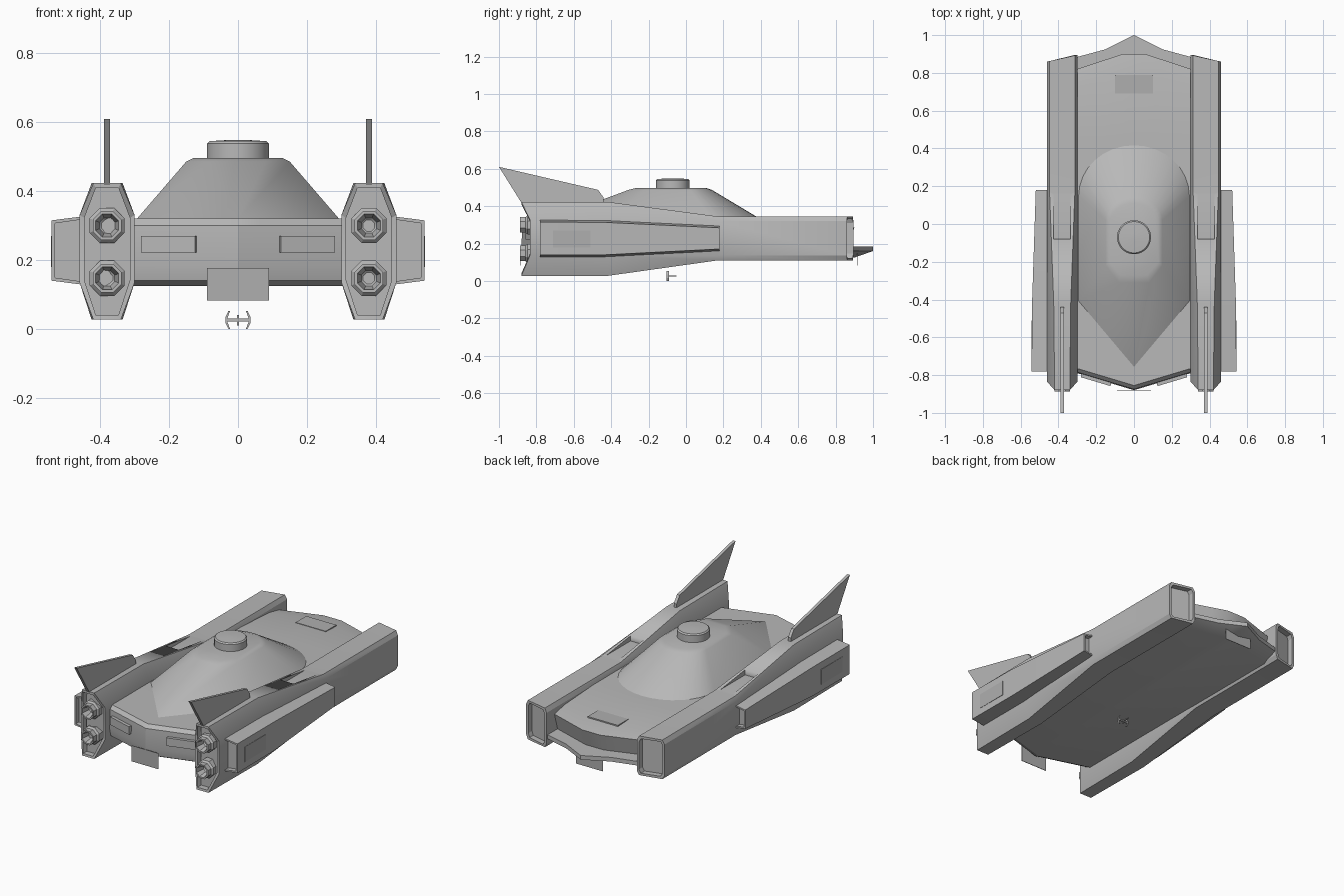
import bpy, bmesh, math
from mathutils import Matrix, Vector

if "Cube" in bpy.data.objects:
    bpy.data.objects.remove(bpy.data.objects["Cube"])


def material(name, v):
    m = bpy.data.materials.new(name)
    m.use_nodes = True
    m.diffuse_color = (v, v, v, 1)
    m.node_tree.nodes["Principled BSDF"].inputs["Base Color"].default_value = (v, v, v, 1)
    return m


GREY = material("hull grey", 0.48)
PANEL = material("panel grey", 0.43)


def finish(name, bm, mat=GREY, mirror=False, angle=25):
    bmesh.ops.recalc_face_normals(bm, faces=bm.faces)
    me = bpy.data.meshes.new(name)
    bm.to_mesh(me)
    bm.free()
    me.materials.append(mat)
    ob = bpy.data.objects.new(name, me)
    bpy.context.collection.objects.link(ob)
    bpy.ops.object.select_all(action="DESELECT")
    ob.select_set(True)
    bpy.context.view_layer.objects.active = ob
    bpy.ops.object.shade_smooth_by_angle(angle=math.radians(angle))
    if mirror:
        ob.modifiers.new("mirror", "MIRROR").use_mirror_merge = False
    return ob


def loft(rings):
    """Skin a list of equal-length point rings and cap both ends."""
    bm = bmesh.new()
    loops = [[bm.verts.new(p) for p in ring] for ring in rings]
    n = len(loops[0])
    for a, b in zip(loops, loops[1:]):
        for i in range(n):
            j = (i + 1) % n
            bm.faces.new((a[i], a[j], b[j], b[i]))
    bm.faces.new(loops[0])
    bm.faces.new(loops[-1])
    bmesh.ops.remove_doubles(bm, verts=bm.verts, dist=0.0002)
    return bm


def shrink(ring, width, dy=0.0):
    """Pull a ring in toward its middle by a fixed width, and shift it in y."""
    xs, zs = [p[0] for p in ring], [p[2] for p in ring]
    cx, cz = (min(xs) + max(xs)) / 2, (min(zs) + max(zs)) / 2
    kx = 1 - 2 * width / (max(xs) - min(xs))
    kz = 1 - 2 * width / (max(zs) - min(zs))
    return [(cx + (x - cx) * kx, y + dy, cz + (z - cz) * kz) for x, y, z in ring]


def hollow_ends(rings, width, depth):
    a, b = rings[0], rings[-1]
    return ([shrink(a, width, depth), shrink(a, width)] + rings
            + [shrink(b, width), shrink(b, width, -depth)])


def box(name, lo, hi, mat=GREY, mirror=False, turn=0):
    bm = bmesh.new()
    lo, hi = Vector(lo), Vector(hi)
    bmesh.ops.create_cube(bm, size=1)
    bmesh.ops.scale(bm, vec=hi - lo, verts=bm.verts)
    bmesh.ops.rotate(bm, matrix=Matrix.Rotation(turn, 3, "Z"), verts=bm.verts)
    bmesh.ops.translate(bm, vec=(lo + hi) / 2, verts=bm.verts)
    return finish(name, bm, mat, mirror)


# Central hull: side profiles swept across the width, with a pointed tail shelf
def hull_profile(x):
    a = abs(x)
    f = -0.88 + 0.3 * a
    r = 0.9 - 0.33 * max(a - 0.06, 0)
    t = 1.0 - 0.5 * min(a, 0.15) - 0.27 * max(a - 0.15, 0)
    pts = [(f + .04, .125), (f + .01, .14), (f, .185), (f + .005, .3), (f + .025, .32),
           (.45, .32), (r - .1, .305), (r, .285), (r - .03, .185),
           (t, .185), (t, .16), (t - .1, .125)]
    return [(x, y, z) for y, z in pts]


finish("hull", loft([hull_profile(x) for x in (-.31, -.15, -.06, 0, .06, .15, .31)]))


# Canopy: pointed in front, rounded behind
def canopy_ring(nose, corner, cy, rx, ry, z):
    half = [nose, corner]
    for i in range(9):
        t = math.pi / 2 * i / 8
        half.append((rx * math.cos(t), cy + ry * math.sin(t)))
    return [(x, y, z) for x, y in half] + [(-x, y, z) for x, y in reversed(half)]


finish("canopy", loft([
    canopy_ring((0, -.76), (.295, -.41), .15, .295, .27, .318),
    canopy_ring((.08, -.31), (.15, -.22), .02, .15, .12, .486),
    canopy_ring((.07, -.27), (.13, -.2), .01, .13, .1, .496)]), angle=30)


# Lathe around a given axis matrix
def lathe(name, profile, sides, matrices, mirror=False, angle=30):
    bm = bmesh.new()
    for m in matrices:
        rings = [[m @ Vector((r * math.cos(2 * math.pi * (i + .5) / sides),
                              r * math.sin(2 * math.pi * (i + .5) / sides), h))
                  for i in range(sides)] for r, h in profile]
        part = loft(rings)
        tmp = bpy.data.meshes.new("tmp")
        part.to_mesh(tmp)
        part.free()
        bm.from_mesh(tmp)
        bpy.data.meshes.remove(tmp)
    return finish(name, bm, GREY, mirror, angle)


lathe("roof_turret", [(.09, .48), (.09, .538), (.083, .545), (.02, .549)], 32,
      [Matrix.Translation((0, -.07, 0))])


# Engine pods: tall octagons in front, squarer behind, hollow at both ends
def pod_ring(y, z0, z1, s0, s1, top):
    pts = [(-top, z1), (top, z1), (.08, s1), (.08, s0), (top, z0), (-top, z0), (-.08, s0), (-.08, s1)]
    return [(.38 + x, y, z) for x, z in pts]


front = [(x, -.88 if z < .1 or z > .4 else -.835, z)
         for x, y, z in pod_ring(0, .027, .423, .135, .33, .04)]
rear = [(x, .895 - .22 * (x - .3), z)
        for x, y, z in pod_ring(0, .11, .345, .135, .32, .067)]
pod = finish("engine_pods", loft(hollow_ends([
    front, pod_ring(-.42, .027, .423, .135, .33, .045),
    pod_ring(.17, .11, .345, .135, .32, .067), rear], .014, .035)))

# Wedge-shaped intake recess on top of each pod
cutter = box("intake_cutter", (.337, -.08, .347), (.425, .3, .5))
cutter.hide_render = True
cut = pod.modifiers.new("intake", "BOOLEAN")
cut.operation, cut.object, cut.solver = "DIFFERENCE", cutter, "EXACT"
bpy.context.view_layer.objects.active = pod
bpy.ops.object.modifier_apply(modifier="intake")
bpy.data.objects.remove(cutter)
pod.modifiers.new("mirror", "MIRROR").use_mirror_merge = False


# Outer side pods
def side_ring(y, x, z0, z1):
    return [(.44, y, z1), (x, y, z1 - .013), (x, y, z0 + .013), (.44, y, z0)]


finish("side_pods", loft(hollow_ends([
    side_ring(-.78, .542, .127, .328), side_ring(-.43, .54, .127, .326),
    side_ring(.18, .52, .158, .297)], .01, .03)), mirror=True)

# Thruster nozzles: two in each pod
lathe("thrusters", [(.05, -.06), (.055, 0), (.055, .02), (.045, .03), (.045, .06),
                    (.036, .06), (.024, .01), (.018, .005)], 8,
      [Matrix.Translation((.38, -.828, z)) @ Matrix.Rotation(math.pi / 2, 4, "X")
       for z in (.3, .147)], mirror=True)

# Swept fins
fin = [(-1, .61), (-.47, .487), (-.44, .445), (-.44, .41), (-.875, .41)]
finish("tail_fins", loft([[(x, y, z) for y, z in fin] for x in (.371, .389)]), mirror=True)

# Front lamps follow the slanted front edge
box("front_lamps", (.118, -.835, .222), (.282, -.81, .27), mirror=True, turn=math.atan(.3))

# Thin plates: front, rear, deck and flanks
box("front_plate", (-.09, -.884, .082), (.09, -.881, .177), PANEL)
box("rear_plate", (-.09, .915, .082), (.09, .918, .162), PANEL)
box("deck_plate", (-.1, .69, .305), (.1, .79, .3125), PANEL)
box("flank_plates", (.536, -.71, .18), (.543, -.51, .27), PANEL, mirror=True)

# Small skid antenna beneath the hull
box("antenna_bar", (-.03, -.1, .022), (.03, -.093, .03))
box("antenna_tail", (-.004, -.1, .024), (.004, -.05, .03))
box("antenna_stem", (-.003, -.099, 0.01), (.003, -.094, .04))
ends = [(.028, 0), (.036, .016), (.036, .035), (.028, .052), (.023, .052), (.03, .033), (.03, .018), (.023, 0)]
finish("antenna_ends", loft([[(x, y, z) for x, z in ends] for y in (-.103, -.092)]), mirror=True)
